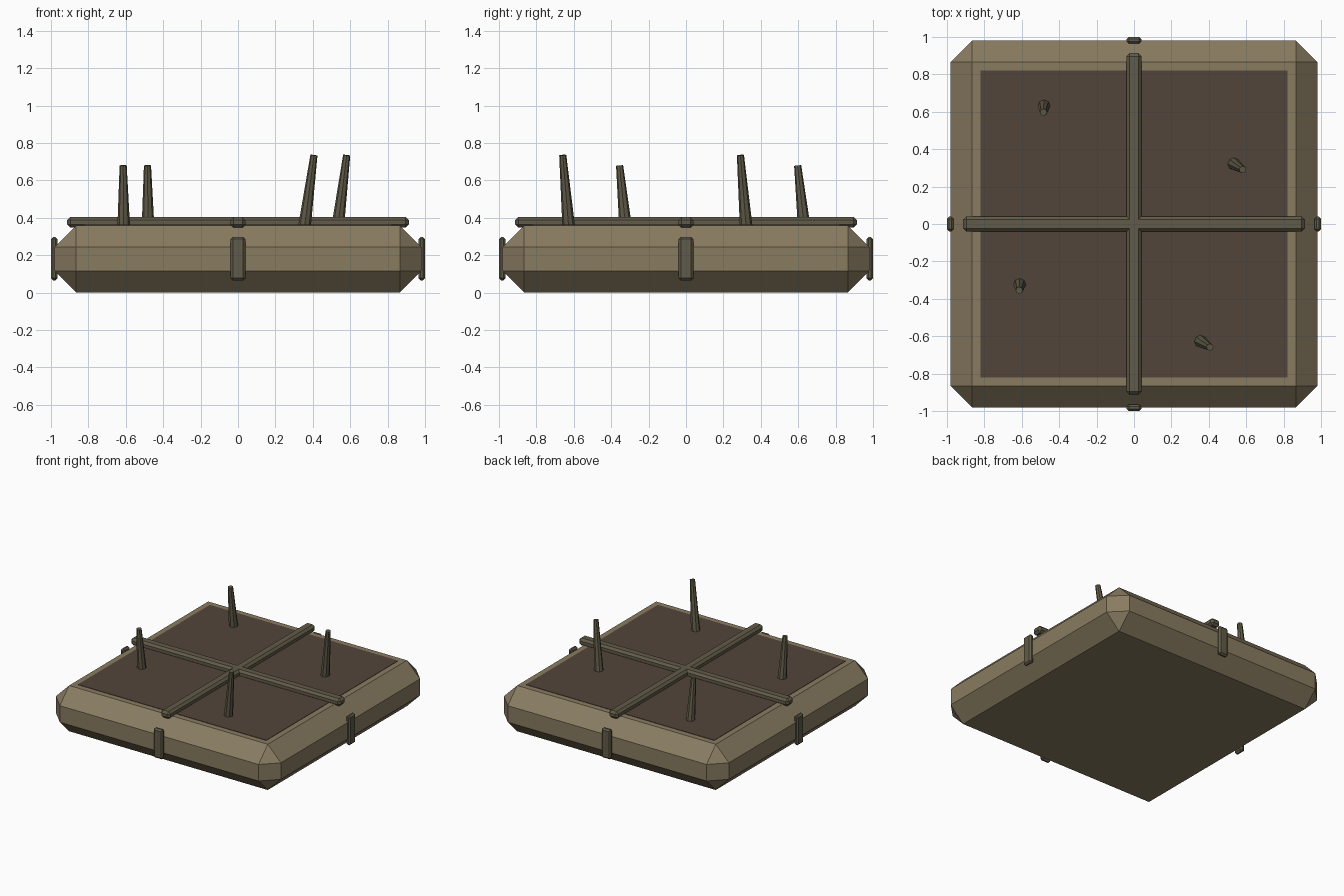
import bpy
import bmesh
from mathutils import Vector

if "Cube" in bpy.data.objects:
    bpy.data.objects.remove(bpy.data.objects["Cube"])


def material(name, rgb):
    m = bpy.data.materials.new(name)
    m.diffuse_color = (*rgb, 1)
    m.use_nodes = True
    m.node_tree.nodes["Principled BSDF"].inputs["Base Color"].default_value = m.diffuse_color
    return m


TAN = material("tan_canvas", (0.25, 0.20, 0.12))
DARK = material("dark_earth", (0.085, 0.06, 0.042))
STRAP = material("olive_strap", (0.12, 0.105, 0.065))


def add_object(name, bm, mat):
    bmesh.ops.recalc_face_normals(bm, faces=bm.faces)
    me = bpy.data.meshes.new(name)
    bm.to_mesh(me)
    bm.free()
    me.materials.append(mat)
    ob = bpy.data.objects.new(name, me)
    bpy.context.collection.objects.link(ob)
    return ob


def box(name, lo, hi, mat, bevel=0):
    lo, hi = Vector(lo), Vector(hi)
    bm = bmesh.new()
    bmesh.ops.create_cube(bm, size=1)
    for v in bm.verts:
        v.co = (lo + hi) / 2 + v.co * (hi - lo)
    if bevel:
        bmesh.ops.bevel(bm, geom=bm.edges[:], offset=bevel, segments=1,
                        affect='EDGES', profile=0.5)
    return add_object(name, bm, mat)


def spike(name, base, tip, mat, r1=0.034, r2=0.019, sides=8):
    base, tip = Vector(base), Vector(tip)
    axis = tip - base
    bm = bmesh.new()
    bmesh.ops.create_cone(bm, cap_ends=True, segments=sides,
                          radius1=r1, radius2=r2, depth=axis.length)
    rot = Vector((0, 0, 1)).rotation_difference(axis).to_matrix()
    for v in bm.verts:
        v.co = (base + tip) / 2 + rot @ v.co
    return add_object(name, bm, mat)


# Chamfered slab and its dark inset top
box("base_slab", (-0.98, -0.98, 0), (0.98, 0.98, 0.36), TAN, 0.115)
box("top_panel", (-0.82, -0.82, 0.33), (0.82, 0.82, 0.363), DARK)

# Crossed bars over the top
box("cross_bar_x", (-0.913, -0.04, 0.347), (0.913, 0.04, 0.405), STRAP, 0.017)
box("cross_bar_y", (-0.04, -0.913, 0.347), (0.04, 0.913, 0.405), STRAP, 0.017)

# Clips in the middle of each side
for s, a, b in ((-1, "left", "front"), (1, "right", "back")):
    lo, hi = sorted((s * 0.965, s * 1.0))
    box(a + "_clip", (lo, -0.04, 0.065), (hi, 0.04, 0.298), STRAP, 0.012)
    box(b + "_clip", (-0.04, lo, 0.065), (0.04, hi, 0.298), STRAP, 0.012)

# Leaning tapered stakes
stakes = [
    ((-0.611, -0.323, 0.35), (-0.614, -0.355, 0.68)),
    ((-0.481, 0.632, 0.35), (-0.484, 0.597, 0.68)),
    ((0.533, 0.322, 0.35), (0.581, 0.291, 0.735)),
    ((0.355, -0.627, 0.35), (0.406, -0.659, 0.735)),
]
for i, (base, tip) in enumerate(stakes, 1):
    spike(f"stake_{i}", base, tip, STRAP)
